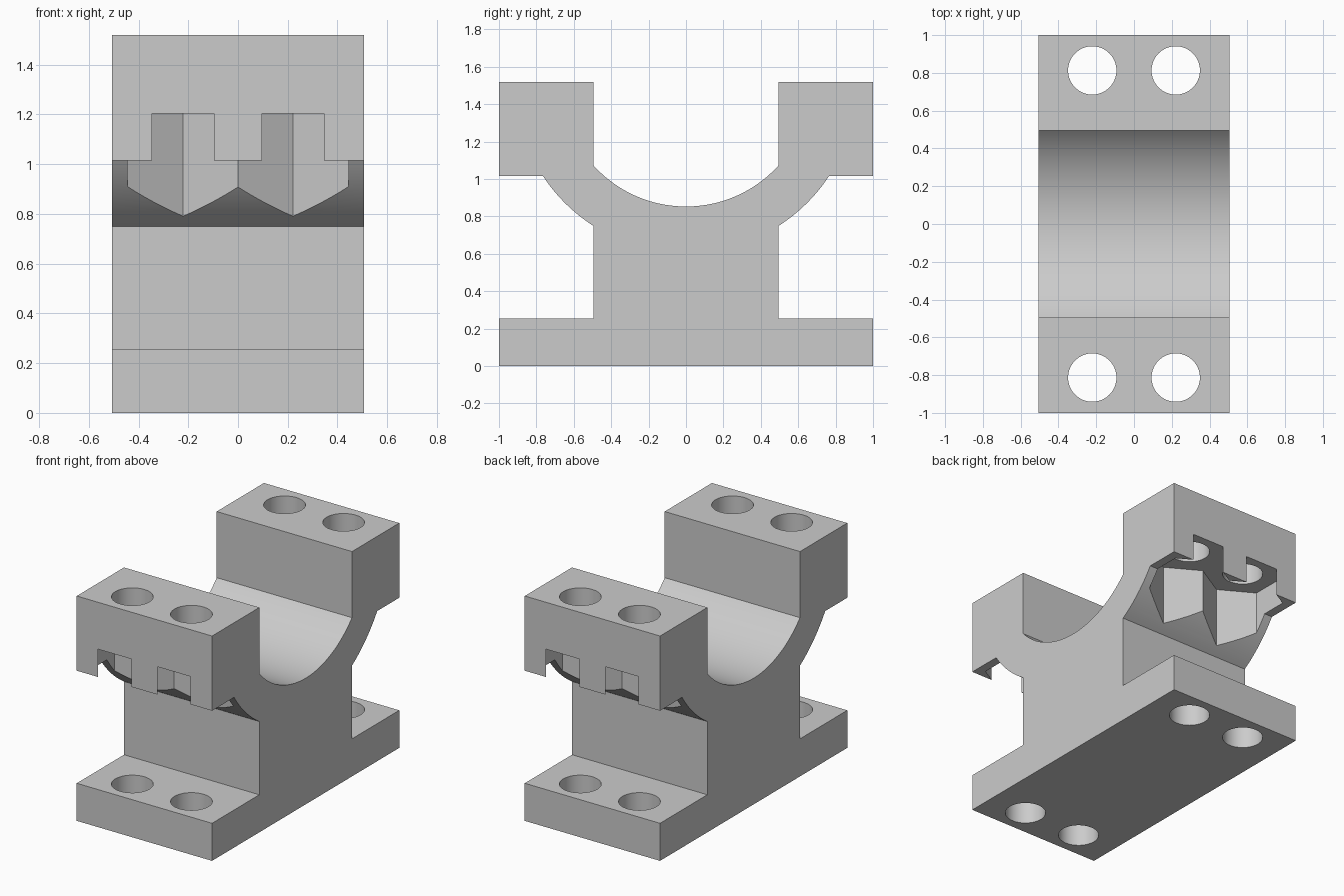
import bpy, bmesh
from math import sin, cos, pi, radians, asin, acos
from mathutils import Matrix

cube = bpy.data.objects.get("Cube")
if cube:
    bpy.data.objects.remove(cube, do_unlink=True)

# Main dimensions
HALF_X, TOP, LUG_Z, BASE_Z = 0.506, 1.52, 1.015, 0.254
POST_Y = 0.495                    # half depth of the post and of the saddle opening
R_IN, R_OUT = 0.667, 0.916        # concentric saddle arcs, centred on the top plane
HOLE_X, HOLE_Y, HOLE_R = 0.221, 0.813, 0.128
NUT_R, NUT_TOP = 0.2587, 1.203

grey = bpy.data.materials.new("light grey metal")
grey.use_nodes = True
colour = (0.6, 0.6, 0.6, 1)
grey.diffuse_color = colour
grey.node_tree.nodes["Principled BSDF"].inputs["Base Color"].default_value = colour


def make_object(name, bm):
    bmesh.ops.recalc_face_normals(bm, faces=bm.faces)
    mesh = bpy.data.meshes.new(name)
    bm.to_mesh(mesh)
    bm.free()
    obj = bpy.data.objects.new(name, mesh)
    bpy.context.collection.objects.link(obj)
    mesh.materials.append(grey)
    return obj


def arc(radius, a0, a1, steps):
    """Points below the saddle axis; angles measured from straight down."""
    return [(radius * sin(a), TOP - radius * cos(a))
            for a in (a0 + (a1 - a0) * i / steps for i in range(steps + 1))]


def prism(name, sides, radius, x, y, z0, z1):
    """Upright prism with a corner pointing along y."""
    bm = bmesh.new()
    place = Matrix.Translation((x, y, (z0 + z1) / 2)) @ Matrix.Rotation(pi / 2, 4, 'Z')
    # first corner direction is normalised so that one corner lies on the y axis
    ring = [bm.verts.new((radius * cos(2 * pi * i / sides),
                          radius * sin(2 * pi * i / sides), (z0 - z1) / 2))
            for i in range(sides)]
    face = bm.faces.new(ring)
    ext = bmesh.ops.extrude_face_region(bm, geom=[face])
    up = [g for g in ext["geom"] if isinstance(g, bmesh.types.BMVert)]
    bmesh.ops.translate(bm, verts=up, vec=(0, 0, z1 - z0))
    bmesh.ops.transform(bm, matrix=place, verts=bm.verts)
    return make_object(name, bm)


# Side profile: right half from the base up, then the saddle, then mirrored
half = [(1, 0), (1, BASE_Z), (POST_Y, BASE_Z)]
half += arc(R_OUT, asin(POST_Y / R_OUT), acos((TOP - LUG_Z) / R_OUT), 16)
half += [(1, LUG_Z), (1, TOP), (POST_Y, TOP)]
a_in = asin(POST_Y / R_IN)
profile = half + arc(R_IN, a_in, -a_in, 48) + [(-y, z) for y, z in reversed(half)]

bm = bmesh.new()
face = bm.faces.new([bm.verts.new((-HALF_X, y, z)) for y, z in profile])
ext = bmesh.ops.extrude_face_region(bm, geom=[face])
moved = [g for g in ext["geom"] if isinstance(g, bmesh.types.BMVert)]
bmesh.ops.translate(bm, verts=moved, vec=(2 * HALF_X, 0, 0))
block = make_object("bearing_block", bm)

# Bolt holes through lugs and base, with hexagonal nut pockets under the lugs
cutters = []
for sx in (-1, 1):
    for sy in (-1, 1):
        x, y = sx * HOLE_X, sy * HOLE_Y
        cutters.append(prism("nut_pocket_cutter", 6, NUT_R, x, y, 0.5, NUT_TOP))
        cutters.append(prism("bolt_hole_cutter", 64, HOLE_R, x, y, -0.2, TOP + 0.2))

bpy.ops.object.select_all(action='DESELECT')
bpy.context.view_layer.objects.active = block
block.select_set(True)
for cutter in cutters:
    cutter.hide_render = True
    mod = block.modifiers.new(cutter.name, 'BOOLEAN')
    mod.operation, mod.solver, mod.object = 'DIFFERENCE', 'EXACT', cutter
    bpy.ops.object.modifier_apply(modifier=mod.name)
    bpy.data.objects.remove(cutter, do_unlink=True)

bpy.ops.object.shade_smooth_by_angle(angle=radians(25))
